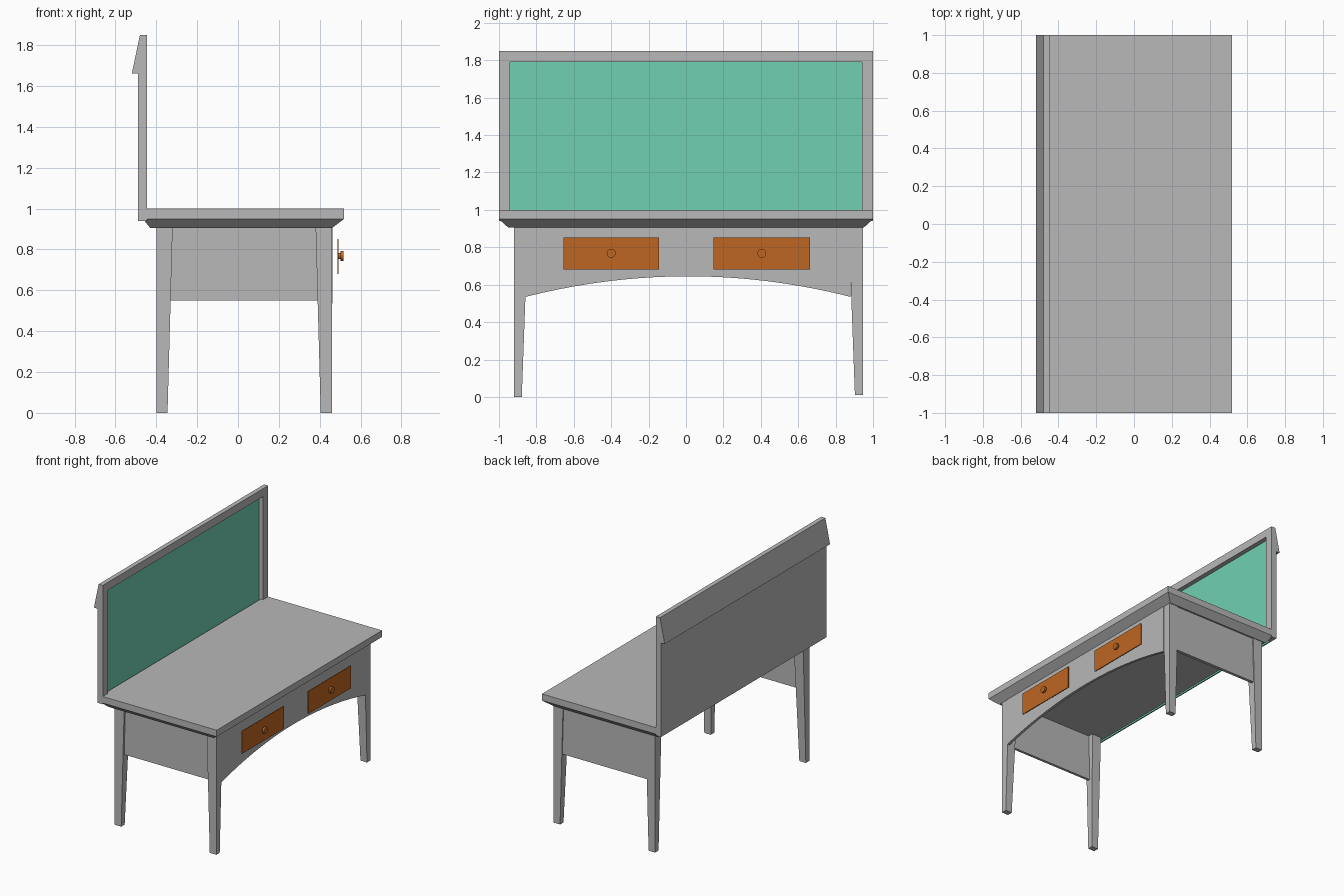
import bpy, bmesh
from mathutils import Vector

old = bpy.data.objects.get("Cube")
if old:
    bpy.data.objects.remove(old, do_unlink=True)


def material(name, rgb):
    m = bpy.data.materials.new(name)
    m.use_nodes = True
    m.diffuse_color = (*rgb, 1)
    m.node_tree.nodes["Principled BSDF"].inputs["Base Color"].default_value = (*rgb, 1)
    return m


GREY = material("grey_paint", (0.48, 0.48, 0.48))
GREEN = material("green_panel", (0.16, 0.63, 0.44))
ORANGE = material("orange_wood", (0.52, 0.132, 0.017))


def loft(name, rings, mat):
    """Skin a list of matching point rings and cap both ends."""
    bm = bmesh.new()
    loops = [[bm.verts.new(p) for p in ring] for ring in rings]
    n = len(loops[0])
    for a, b in zip(loops, loops[1:]):
        for i in range(n):
            j = (i + 1) % n
            bm.faces.new((a[i], a[j], b[j], b[i]))
    bm.faces.new(loops[0][::-1])
    bm.faces.new(loops[-1])
    bmesh.ops.recalc_face_normals(bm, faces=bm.faces)
    me = bpy.data.meshes.new(name)
    bm.to_mesh(me)
    bm.free()
    me.materials.append(mat)
    ob = bpy.data.objects.new(name, me)
    bpy.context.collection.objects.link(ob)
    return ob


def rect(x0, x1, y0, y1, z):
    return [(x0, y0, z), (x1, y0, z), (x1, y1, z), (x0, y1, z)]


def box(name, x0, x1, y0, y1, z0, z1, mat=GREY):
    return loft(name, [rect(x0, x1, y0, y1, z) for z in (z0, z1)], mat)


# Desk top with a chamfered underside
loft("desk_top", [rect(-0.43, 0.46, -0.95, 0.95, 0.905),
                  rect(-0.465, 0.52, -1, 1, 0.95),
                  rect(-0.465, 0.52, -1, 1, 1.0)], GREY)

# Four legs, tapering on their inner faces
for side, outer, foot in (("right", -0.92, 0.0), ("left", 0.945, 0.01)):
    s = 1 if outer > 0 else -1
    for end, x_out, d in (("back", -0.40, 1), ("front", 0.46, -1)):
        rings = []
        for z, wx, wy in ((foot, 0.055, 0.042), (0.905, 0.08, 0.075)):
            xs = sorted((x_out, x_out + d * wx))
            ys = sorted((outer, outer - s * wy))
            rings.append(rect(*xs, *ys, z))
        loft(f"{end}_{side}_leg", rings, GREY)

# Side panels between the legs
box("right_side_panel", -0.36, 0.42, -0.905, -0.885, 0.55, 0.905)
box("left_side_panel", -0.34, 0.395, 0.915, 0.938, 0.55, 0.905)

# Arched apron under the drawer edge
y0, y1, steps = -0.858, 0.88, 20
outline = [(y1, 0.905), (y0, 0.905)]
for i in range(steps + 1):
    t = i / steps
    outline.append((y0 + (y1 - y0) * t, 0.535 + 0.11 * (1 - (2 * t - 1) ** 2)))
loft("arched_apron", [[(x, y, z) for y, z in outline] for x in (0.443, 0.463)], GREY)

# Two drawer fronts with round knobs
for side, a, b in (("right", -0.655, -0.145), ("left", 0.147, 0.663)):
    box(side + "_drawer_front", 0.487, 0.493, a, b, 0.68, 0.852, ORANGE)
    for part, radius, xa, xb in (("stem", 0.014, 0.49, 0.503), ("knob", 0.024, 0.502, 0.517)):
        bpy.ops.mesh.primitive_cylinder_add(
            vertices=24, radius=radius, depth=xb - xa,
            location=((xa + xb) / 2, (a + b) / 2, 0.768), rotation=(0, 1.5708, 0))
        ob = bpy.context.object
        ob.name = f"{side}_drawer_{part}"
        ob.data.materials.append(ORANGE)
        bpy.ops.object.shade_smooth_by_angle()

# Backboard: side posts, sloped top rail, back sheet and green inset
for side, a, b in (("right", -1, -0.94), ("left", 0.94, 1)):
    box(side + "_board_post", -0.49, -0.445, a, b, 0.94, 1.79)
rail = [(-0.445, 1.85), (-0.48, 1.85), (-0.52, 1.66),
        (-0.49, 1.66), (-0.49, 1.79), (-0.445, 1.79)]
loft("board_top_rail", [[(x, y, z) for x, z in rail] for y in (-1, 1)], GREY)
box("board_back_sheet", -0.49, -0.486, -0.94, 0.94, 0.94, 1.79)
box("green_inset_panel", -0.486, -0.48, -0.94, 0.94, 0.94, 1.79, GREEN)
